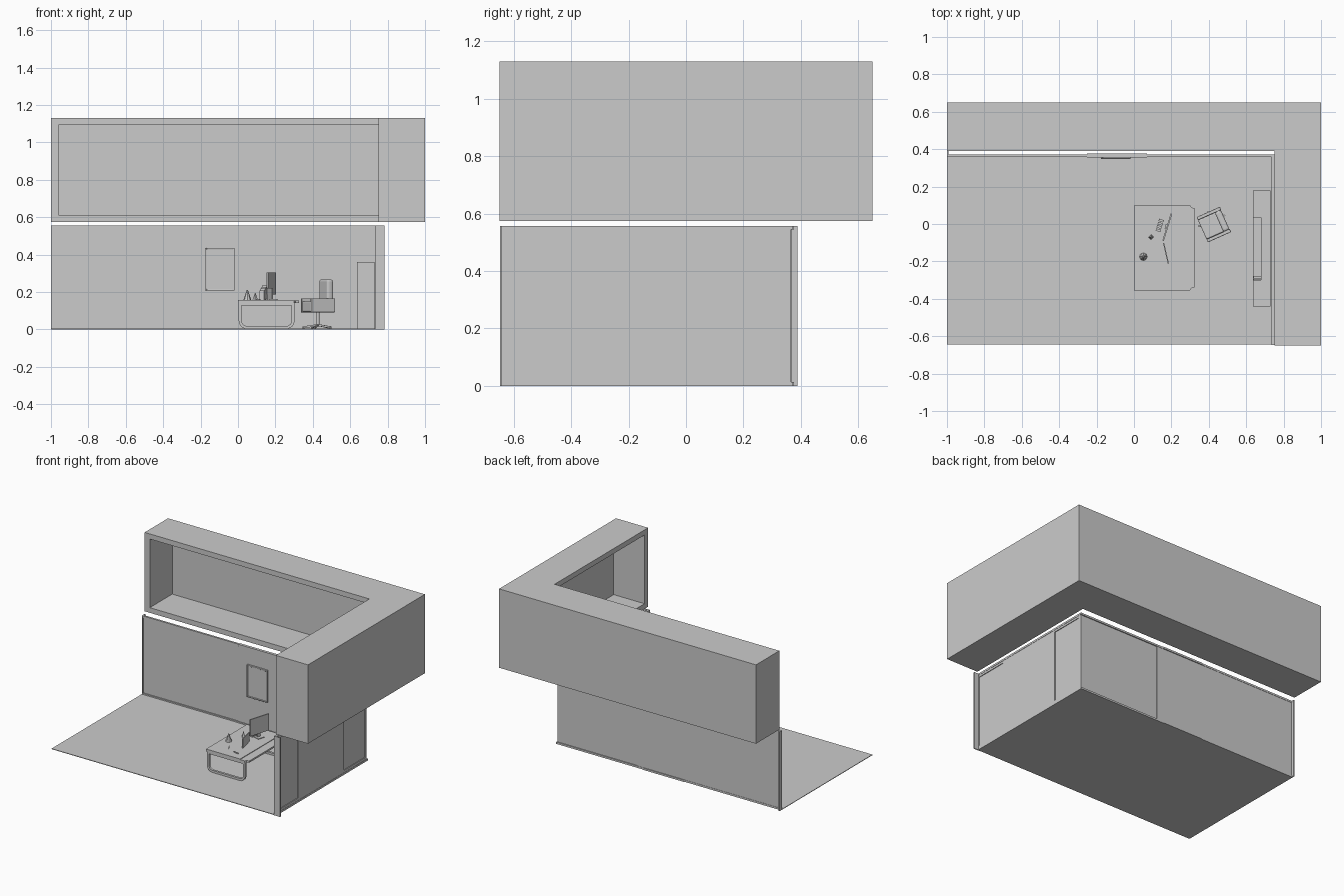
import bpy, bmesh, math
from mathutils import Matrix, Vector

if "Cube" in bpy.data.objects:
    bpy.data.objects.remove(bpy.data.objects["Cube"])


def finish(name, bm, bevel=0, segs=3):
    bmesh.ops.recalc_face_normals(bm, faces=bm.faces)
    me = bpy.data.meshes.new(name)
    bm.to_mesh(me)
    bm.free()
    ob = bpy.data.objects.new(name, me)
    bpy.context.collection.objects.link(ob)
    if bevel:
        m = ob.modifiers.new("bevel", 'BEVEL')
        m.width, m.segments = bevel, segs
    return ob


def box(name, x, y, z, bevel=0, frame=None):
    """Box from (min, max) ranges, optionally placed by a frame matrix."""
    bm = bmesh.new()
    bmesh.ops.create_cube(bm, size=1)
    for v in bm.verts:
        v.co = Vector([(r[0] + r[1]) / 2 + c * (r[1] - r[0]) for r, c in zip((x, y, z), v.co)])
    ob = finish(name, bm, bevel)
    if frame:
        ob.matrix_world = frame
    return ob


def prism(name, pts, z0, z1):
    bm = bmesh.new()
    f = bm.faces.new([bm.verts.new((x, y, z0)) for x, y in pts])
    ext = bmesh.ops.extrude_face_region(bm, geom=[f])
    bmesh.ops.translate(bm, vec=(0, 0, z1 - z0), verts=[v for v in ext['geom'] if isinstance(v, bmesh.types.BMVert)])
    return finish(name, bm)


def cone(name, x, y, z0, z1, r1, r2, n=16, frame=None):
    bm = bmesh.new()
    bmesh.ops.create_cone(bm, cap_ends=True, segments=n, radius1=r1, radius2=r2, depth=z1 - z0,
                          matrix=Matrix.Translation((x, y, (z0 + z1) / 2)))
    ob = finish(name, bm)
    if frame:
        ob.matrix_world = frame
    return ob


def spot(x, y, z, deg):
    return Matrix.Translation((x, y, z)) @ Matrix.Rotation(math.radians(deg), 4, 'Z')


# Upper L-shaped hollow canopy, open on its inner faces
ELL = [(-1, 0.39), (0.75, 0.39), (0.75, -0.65), (1, -0.65), (1, 0.65), (-1, 0.65)]
prism("canopy_floor", ELL, 0.575, 0.611)
prism("canopy_roof", ELL, 1.094, 1.13)
WZ = (0.611, 1.094)
box("canopy_back_wall", (-1, 1), (0.64, 0.65), WZ)
box("canopy_right_wall", (0.99, 1), (-0.65, 0.64), WZ)
box("canopy_left_end", (-1, -0.96), (0.39, 0.64), WZ)
box("canopy_front_end", (0.75, 0.99), (-0.65, -0.61), WZ)

# Floor and wall rails
box("floor", (-1, 0.75), (-0.645, 0.37), (0, 0.004))
for n, z in (("bottom", (0, 0.013)), ("top", (0.544, 0.557))):
    box(n + "_back_rail", (-1, 0.75), (0.358, 0.372), z)
    box(n + "_right_rail", (0.735, 0.75), (-0.645, 0.365), z)
    box(n + "_door_track", (-0.25, 0.07), (0.356, 0.376), z)
box("right_wall_end_post", (0.735, 0.782), (-0.648, -0.641), (0, 0.557))
box("back_wall_end_post", (-1, -0.993), (0.358, 0.389), (0, 0.557))

# Back wall of two overlapping sliding panels
PZ = (0.013, 0.544)
box("back_panel_left", (-0.993, 0.12), (0.365, 0.370), PZ)
box("back_panel_right", (-0.25, 0.745), (0.360, 0.365), PZ)

# Right wall with two recessed windows
box("right_wall_pane", (0.738, 0.743), (-0.641, 0.36), PZ)
for i, y in enumerate(((-0.641, -0.635), (-0.40, 0.11), (0.345, 0.362))):
    box(f"right_wall_upright_{i}", (0.736, 0.748), y, PZ)
for i, y in enumerate(((-0.635, -0.40), (0.11, 0.345))):
    box(f"window_{i}_sill", (0.736, 0.748), y, (0.013, 0.03))
    box(f"window_{i}_head", (0.736, 0.748), y, (0.53, 0.544))

# Wall board with raised frame
box("wall_board", (-0.17, -0.025), (0.352, 0.36), (0.215, 0.43))
for i, (x, z) in enumerate((((-0.177, -0.168), (0.208, 0.436)), ((-0.027, -0.018), (0.208, 0.436)),
                            ((-0.168, -0.027), (0.208, 0.217)), ((-0.168, -0.027), (0.427, 0.436)))):
    box(f"board_frame_{i}", x, (0.348, 0.36), z, 0.002)

# Storage unit: two towers, low middle cabinet, shallow back, books
for n, y in (("left", (0.035, 0.18)), ("right", (-0.44, -0.30))):
    box(n + "_tower", (0.637, 0.73), y, (0, 0.36))
box("middle_cabinet", (0.637, 0.73), (-0.30, 0.035), (0, 0.12))
box("middle_back", (0.68, 0.73), (-0.30, 0.035), (0.12, 0.36))
for i in range(3):
    box(f"book_{i}", (0.64, 0.678), (-0.299 + i * 0.007, -0.293 + i * 0.007), (0.12, 0.165 - i * 0.006))

# Desk top with stepped user edge
prism("desk_top", [(0, -0.355), (0.3, -0.355), (0.308, -0.343), (0.325, -0.338),
                   (0.325, 0.083), (0.308, 0.088), (0.3, 0.1), (0, 0.1)], 0.142, 0.154)
box("desk_mat", (0, 0.265), (-0.355, 0.1), (0.154, 0.158))


# Rounded loop legs, one at each end of the desk
def loop_leg(name, y):
    def outline(x0, x1, z0, z1, r):
        pts = [(x0, z1), (x1, z1)]
        for cx, a0 in ((x1 - r, 0), (x0 + r, -90)):
            for k in range(7):
                a = math.radians(a0 - 15 * k)
                pts.append((cx + r * math.cos(a), z0 + r + r * math.sin(a)))
        return pts
    outer = outline(0.004, 0.302, 0.004, 0.142, 0.042)
    inner = outline(0.02, 0.287, 0.019, 0.128, 0.028)
    bm = bmesh.new()
    rings = [[bm.verts.new((x, yy, z)) for x, z in pts]
             for pts, yy in ((outer, y), (inner, y), (inner, y + 0.016), (outer, y + 0.016))]
    n = len(outer)
    for r in range(4):
        a, b = rings[r], rings[(r + 1) % 4]
        for i in range(n):
            j = (i + 1) % n
            bm.faces.new((a[i], a[j], b[j], b[i]))
    finish(name, bm)


loop_leg("desk_leg_front", -0.352)
loop_leg("desk_leg_back", 0.08)

# Screens and small desk items
T = 0.158
m = spot(0.178, -0.017, T, -17)
box("monitor_screen", (-0.004, 0.004), (-0.075, 0.075), (0.03, 0.147), 0, m)
box("monitor_stand", (-0.012, -0.004), (-0.012, 0.012), (0, 0.07), 0, m)
box("monitor_foot", (-0.025, 0.02), (-0.025, 0.025), (0, 0.004), 0, m)
box("second_screen", (-0.003, 0.003), (-0.057, 0.057), (0, 0.065), 0, spot(0.171, -0.157, T, 13))
m = spot(0.138, -0.005, T, -17)
for i in range(4):
    box(f"desk_file_{i}", (-0.013, 0.013), (-0.036 + i * 0.018, -0.023 + i * 0.018), (0, 0.05 + 0.01 * i), 0, m)
cone("desk_ornament", 0.05, -0.175, T, 0.211, 0.021, 0.003, 8)
cone("small_ornament", 0.092, -0.07, T, 0.195, 0.014, 0.002, 4)
box("pen", (-0.002, 0.002), (-0.02, 0.02), (0, 0.005), 0, spot(0.108, -0.255, T, 30))
box("phone", (-0.02, 0.02), (-0.004, 0.004), (0, 0.005), 0, spot(0.19, -0.293, T, -10))

# Swivel chair turned towards the desk
c = spot(0.427, -0.003, 0, 24)
box("chair_seat", (-0.068, 0.045), (-0.056, 0.056), (0.095, 0.15), 0.006, c)
box("chair_backrest", (0.03, 0.066), (-0.058, 0.058), (0.095, 0.268), 0.012, c)
for n, s in (("left", 1), ("right", -1)):
    y = sorted((s * 0.056, s * 0.074))
    box(n + "_armrest", (-0.068, 0.068), y, (0.092, 0.167), 0.003, c)
cone("chair_column", 0, 0, 0.02, 0.095, 0.008, 0.008, 16, c)
for i in range(5):
    leg = c @ Matrix.Rotation(math.radians(72 * i + 18), 4, 'Z')
    tilt = leg @ Matrix.Translation((0, 0, 0.024)) @ Matrix.Rotation(math.radians(9), 4, 'Y')
    box(f"chair_foot_{i}", (0, 0.082), (-0.005, 0.005), (-0.005, 0.005), 0, tilt)
    cone(f"chair_caster_{i}", 0.078, 0, 0, 0.012, 0.006, 0.006, 10, leg)
